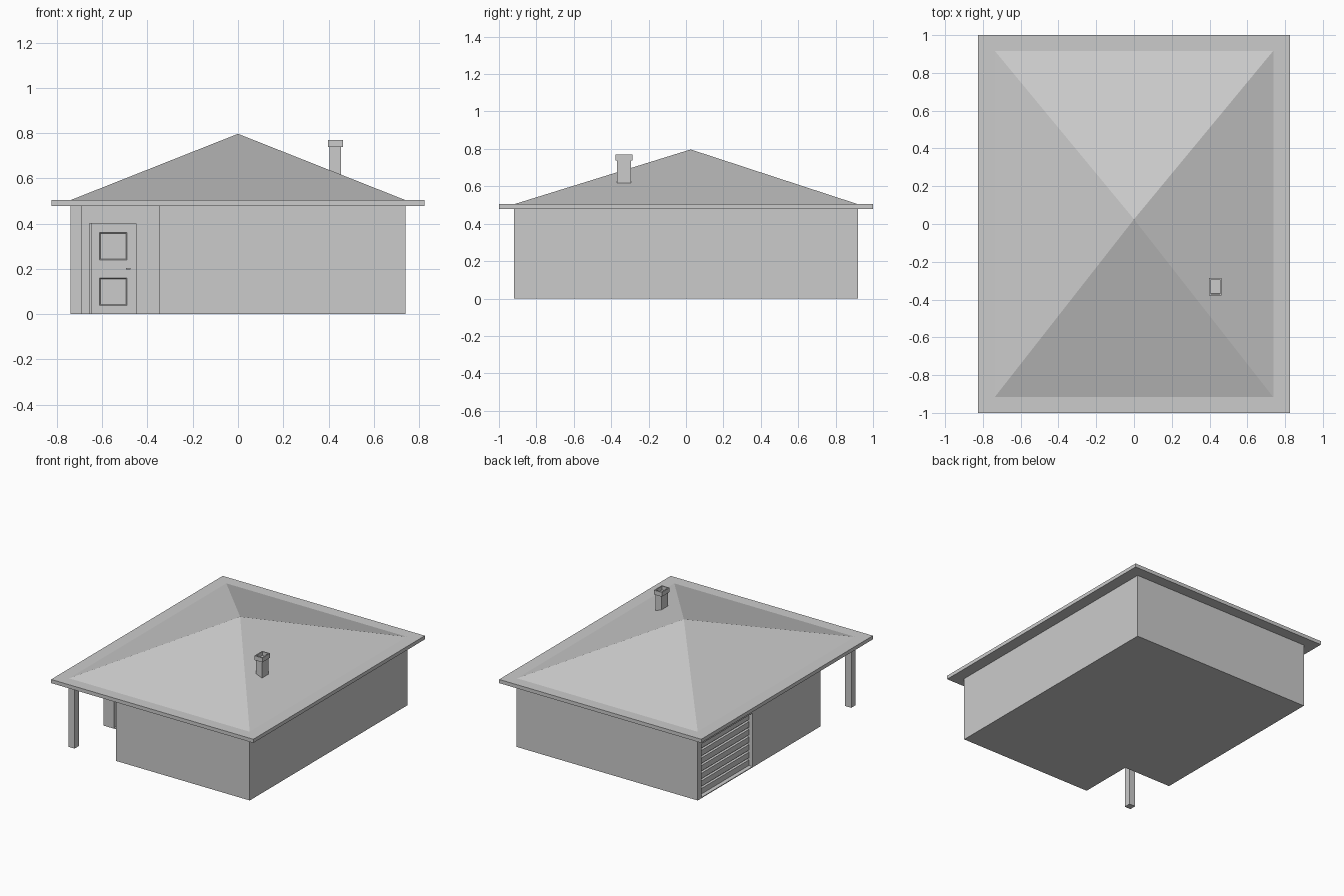
import bpy, bmesh
from mathutils import Vector

if "Cube" in bpy.data.objects:
    bpy.data.objects.remove(bpy.data.objects["Cube"])


def finish(name, bm):
    bmesh.ops.recalc_face_normals(bm, faces=bm.faces)
    me = bpy.data.meshes.new(name)
    bm.to_mesh(me)
    bm.free()
    ob = bpy.data.objects.new(name, me)
    bpy.context.collection.objects.link(ob)
    return ob


def box_bm(x0, x1, y0, y1, z0, z1):
    bm = bmesh.new()
    bmesh.ops.create_cube(bm, size=1)
    for v in bm.verts:
        v.co = Vector(((x0 + x1) / 2 + v.co.x * (x1 - x0),
                       (y0 + y1) / 2 + v.co.y * (y1 - y0),
                       (z0 + z1) / 2 + v.co.z * (z1 - z0)))
    bm.normal_update()
    return bm


def box(name, *dims):
    return finish(name, box_bm(*dims))


def prism(name, points, offset):
    """Extrude a closed outline of 3D points along an offset."""
    bm = bmesh.new()
    face = bm.faces.new([bm.verts.new(p) for p in points])
    ext = bmesh.ops.extrude_face_region(bm, geom=[face])
    verts = [g for g in ext["geom"] if isinstance(g, bmesh.types.BMVert)]
    bmesh.ops.translate(bm, verts=verts, vec=offset)
    return finish(name, bm)


def inset_box(name, dims, direction, steps):
    """Box whose face towards direction is inset in (thickness, depth) steps."""
    bm = box_bm(*dims)
    face = max(bm.faces, key=lambda f: f.normal.dot(Vector(direction)))
    for thick, depth in steps:
        bmesh.ops.inset_region(bm, faces=[face], thickness=thick)
        for v in face.verts:
            v.co += Vector(direction) * depth
    return finish(name, bm)


def cut(target, name, *dims):
    cutter = box(name, *dims)
    cutter.hide_render = True
    cutter.display_type = 'WIRE'
    mod = target.modifiers.new(name, 'BOOLEAN')
    mod.operation = 'DIFFERENCE'
    mod.solver = 'EXACT'
    mod.object = cutter


X, Y, H = 0.74, 0.92, 0.478      # wall half sizes and height
PX, PY = -0.35, -0.51            # inner corner of the porch

# Walls: L-shaped plan with door and garage recesses
plan = [(PX, -Y, 0), (X, -Y, 0), (X, Y, 0), (-X, Y, 0), (-X, PY, 0), (PX, PY, 0)]
walls = prism("walls", plan, (0, 0, H))
cut(walls, "door_cutter", -0.657, -0.45, PY - 0.05, PY + 0.035, 0.004, 0.40)
cut(walls, "garage_cutter", -X - 0.05, -X + 0.05, 0.28, 0.875, 0.006, 0.40)

# Porch post
box("porch_post", -X, -X + 0.05, -Y, -Y + 0.05, 0, H)

# Roof: flat eave slab with an off-centre pyramid
box("eaves", -0.825, 0.825, -1, 1, H, 0.505)
bm = bmesh.new()
base = [bm.verts.new(p) for p in
        [(-X, -Y, 0.504), (X, -Y, 0.504), (X, Y, 0.504), (-X, Y, 0.504)]]
apex = bm.verts.new((0, 0.025, 0.797))
bm.faces.new(base)
for i in range(4):
    bm.faces.new((base[i], base[(i + 1) % 4], apex))
finish("roof", bm)

# Chimney: stack and hollow cap
box("chimney_stack", 0.405, 0.455, -0.37, -0.295, 0.59, 0.74)
inset_box("chimney_cap", (0.398, 0.463, -0.378, -0.286, 0.738, 0.77),
          (0, 0, 1), [(0.012, 0), (0.0005, -0.028)])

# Front door with two moulded panels and a handle
DY = PY + 0.028
box("door", -0.648, -0.451, DY, PY + 0.037, 0.003, 0.40)
for label, z in (("lower", 0.035), ("upper", 0.235)):
    inset_box("door_panel_" + label, (-0.617, -0.487, DY - 0.006, DY + 0.002, z, z + 0.13),
              (0, -1, 0), [(0.006, 0), (0.006, -0.0055)])
box("door_handle", -0.495, -0.475, DY - 0.02, DY + 0.002, 0.197, 0.203)

# Garage door: stacked horizontal panels with grooves between them
n = 7
h = (0.40 - 0.006) / n
front = -X + 0.031
outline = []
for i in range(n):
    z = 0.006 + i * h
    outline += [(front, 0.28, z), (front, 0.28, z + h * 0.72),
                (front + 0.012, 0.28, z + h * 0.82), (front + 0.012, 0.28, z + h)]
outline += [(-X + 0.052, 0.28, 0.40), (-X + 0.052, 0.28, 0.006)]
prism("garage_door", outline, (0, 0.595, 0))
